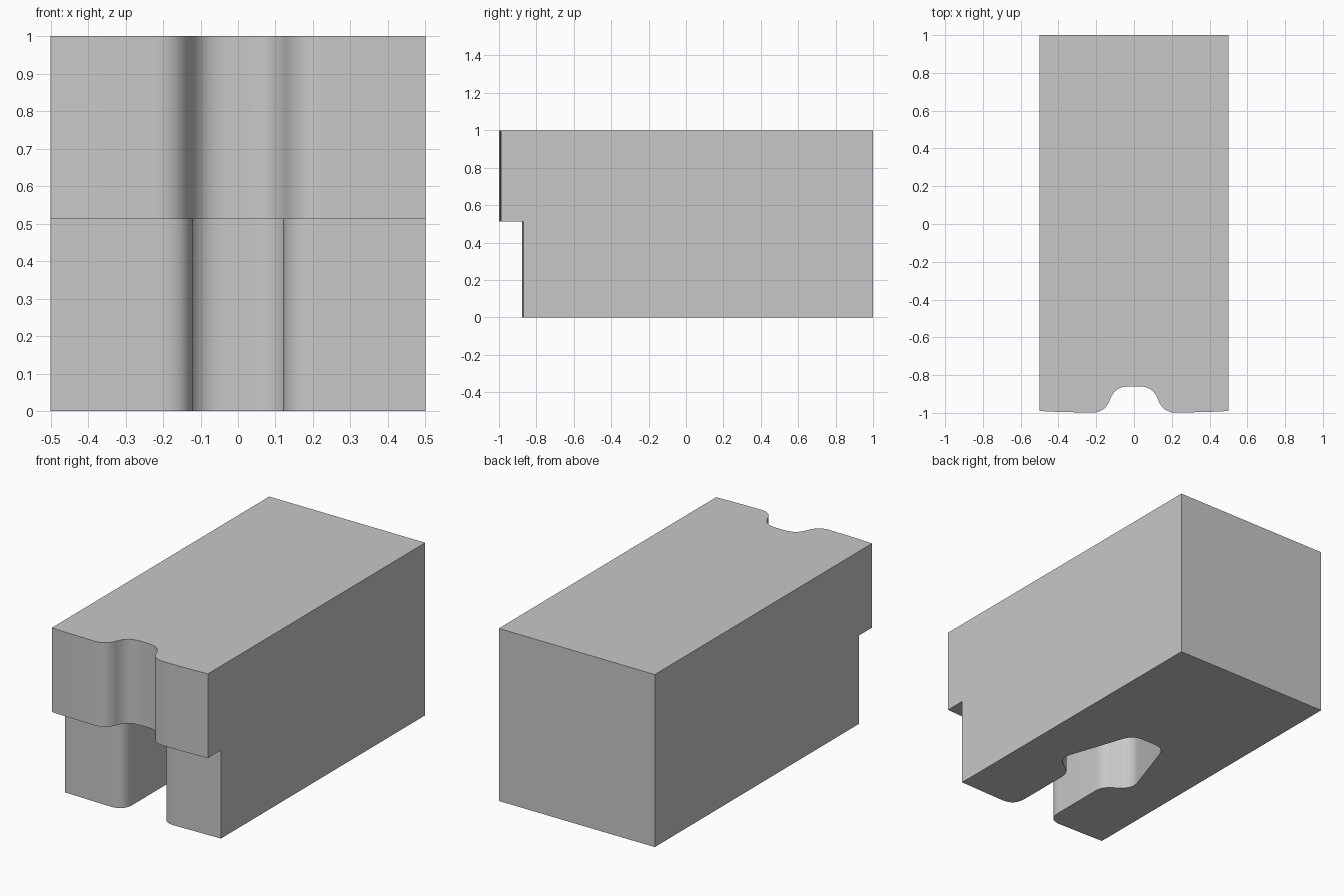
import bpy, bmesh
from mathutils import Vector

if "Cube" in bpy.data.objects:
    bpy.data.objects.remove(bpy.data.objects["Cube"])

grey = bpy.data.materials.new("light grey")
grey.use_nodes = True
grey.diffuse_color = (0.58, 0.58, 0.58, 1)
grey.node_tree.nodes["Principled BSDF"].inputs["Base Color"].default_value = (0.58, 0.58, 0.58, 1)


def rounded(corners, steps=10):
    """Turn (x, y, setback) corners into a path with softened bends."""
    path = []
    for i, (x, y, d) in enumerate(corners):
        p = Vector((x, y))
        if not d:
            path.append(p)
            continue
        before, after = (Vector(corners[j][:2]) for j in (i - 1, i + 1))
        a = p + (before - p).normalized() * d
        b = p + (after - p).normalized() * d
        for k in range(steps + 1):
            t = k / steps
            path.append(a * (1 - t) ** 2 + p * 2 * t * (1 - t) + b * t ** 2)
    return path


def prism(name, half, z0, z1):
    """Mirror a +x half outline across x = 0 and extrude it upward."""
    outline = half + [Vector((-p.x, p.y)) for p in reversed(half)]
    bm = bmesh.new()
    face = bm.faces.new([bm.verts.new((p.x, p.y, z0)) for p in outline])
    top = bmesh.ops.extrude_face_region(bm, geom=[face])["geom"]
    verts = [v for v in top if isinstance(v, bmesh.types.BMVert)]
    bmesh.ops.translate(bm, verts=verts, vec=(0, 0, z1 - z0))
    bmesh.ops.recalc_face_normals(bm, faces=bm.faces)
    mesh = bpy.data.meshes.new(name)
    bm.to_mesh(mesh)
    bm.free()
    mesh.materials.append(grey)
    obj = bpy.data.objects.new(name, mesh)
    bpy.context.collection.objects.link(obj)
    return obj


# Long block with a soft groove down its slightly bowed front
block = prism("block", rounded([
    (0.5, 1, 0), (0.5, -0.99, 0), (0.4, -0.995, 0),
    (0.155, -1, 0.07), (0.1, -0.86, 0.07), (0, -0.86, 0)])[:-1], 0, 1)

# Lower front step, narrow neck and kite-shaped pocket behind it
cutter = prism("lower_cutter", rounded([
    (0.7, -1.2, 0), (0.7, -0.87, 0), (0.5, -0.87, 0),
    (0.12, -0.88, 0.09), (0.12, -0.42, 0.05), (0.26, -0.32, 0.07),
    (0.11, 0.125, 0.07), (0, 0.125, 0)])[:-1], -0.2, 0.512)
cutter.hide_render = True

cut = block.modifiers.new("lower_cut", "BOOLEAN")
cut.operation = "DIFFERENCE"
cut.solver = "EXACT"
cut.object = cutter

# Bake the cut, then smooth only the gentle bends
bpy.ops.object.select_all(action="DESELECT")
block.select_set(True)
bpy.context.view_layer.objects.active = block
bpy.ops.object.modifier_apply(modifier=cut.name)
bpy.data.objects.remove(cutter)
bpy.ops.object.shade_smooth_by_angle(angle=0.52)
